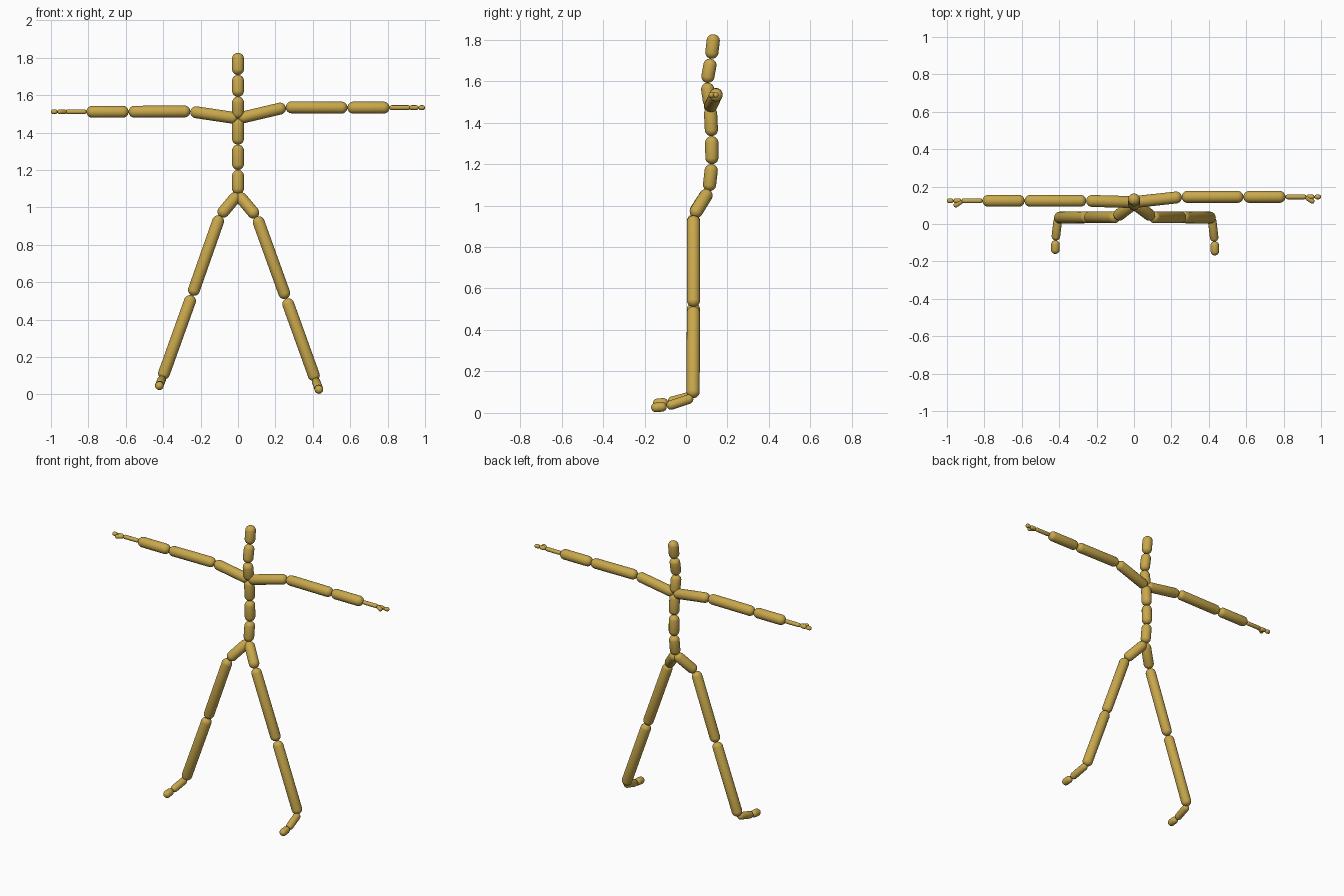
import bpy, bmesh
from mathutils import Vector

cube = bpy.data.objects.get("Cube")
if cube:
    bpy.data.objects.remove(cube, do_unlink=True)

gold = bpy.data.materials.new("warm gold")
gold.use_nodes = True
colour = (0.584, 0.392, 0.072, 1)
gold.diffuse_color = colour
gold.node_tree.nodes["Principled BSDF"].inputs["Base Color"].default_value = colour

THICK, FOOT, HAND = 0.032, 0.023, 0.013


def capsule(name, start, end, radius):
    """Round-ended rod whose tips lie exactly on the two joints."""
    start, end = Vector(start), Vector(end)
    axis = end - start
    stretch = max(axis.length / 2 - radius, 0)
    bm = bmesh.new()
    bmesh.ops.create_uvsphere(bm, u_segments=24, v_segments=13, radius=radius)
    for v in bm.verts:
        v.co.z += stretch if v.co.z > 0 else -stretch
    for f in bm.faces:
        f.smooth = True
    mesh = bpy.data.meshes.new(name)
    bm.to_mesh(mesh)
    bm.free()
    mesh.materials.append(gold)
    obj = bpy.data.objects.new(name, mesh)
    obj.location = (start + end) / 2
    obj.rotation_mode = 'QUATERNION'
    obj.rotation_quaternion = axis.to_track_quat('Z', 'Y')
    bpy.context.collection.objects.link(obj)


def chain(names, joints, radii):
    for name, a, b, r in zip(names, joints, joints[1:], radii):
        capsule(name, a, b, r)


# Spine, neck and head
pelvis = (0, 0.11, 1.07)
chest = (0, 0.117, 1.475)
chain(["lower_spine", "middle_spine", "upper_spine"],
      [pelvis, (0, 0.125, 1.2), (0, 0.124, 1.335), chest], [THICK] * 3)
chain(["lower_neck", "upper_neck", "head"],
      [chest, (0, 0.1, 1.592), (0, 0.121, 1.708), (0, 0.135, 1.826)], [THICK] * 3)

# Arms: side sign, height and depth of the straight arm
for side, s, z, y in (("left", 1, 1.533, 0.145), ("right", -1, 1.511, 0.124)):
    reach = [0.253, 0.585, 0.81, 0.922, 0.965, 1.0]
    joints = [chest] + [(s * x, y, z) for x in reach]
    joints[1] = (s * 0.255, y, z + 0.002)
    parts = ["collar", "upper_arm", "forearm", "hand", "finger", "fingertip"]
    chain([side + "_" + p for p in parts], joints, [THICK] * 3 + [HAND] * 3)
    capsule(side + "_thumb", (s * 0.918, y, z), (s * 0.963, y - 0.03, z), HAND)

# Legs: the pose differs slightly between the sides
leg_parts = ["hip", "thigh", "shin", "foot", "toe"]
leg_radii = [THICK] * 3 + [FOOT] * 2
left = [(0.1, 0.036, 0.95), (0.258, 0.036, 0.512), (0.416, 0.034, 0.073),
        (0.431, -0.093, 0.031), (0.433, -0.168, 0.024)]
right = [(-0.096, 0.036, 0.955), (-0.246, 0.036, 0.529), (-0.406, 0.034, 0.083),
         (-0.42, -0.087, 0.051), (-0.421, -0.16, 0.044)]
for side, joints in (("left", left), ("right", right)):
    chain([side + "_" + p for p in leg_parts], [pelvis] + joints, leg_radii)
